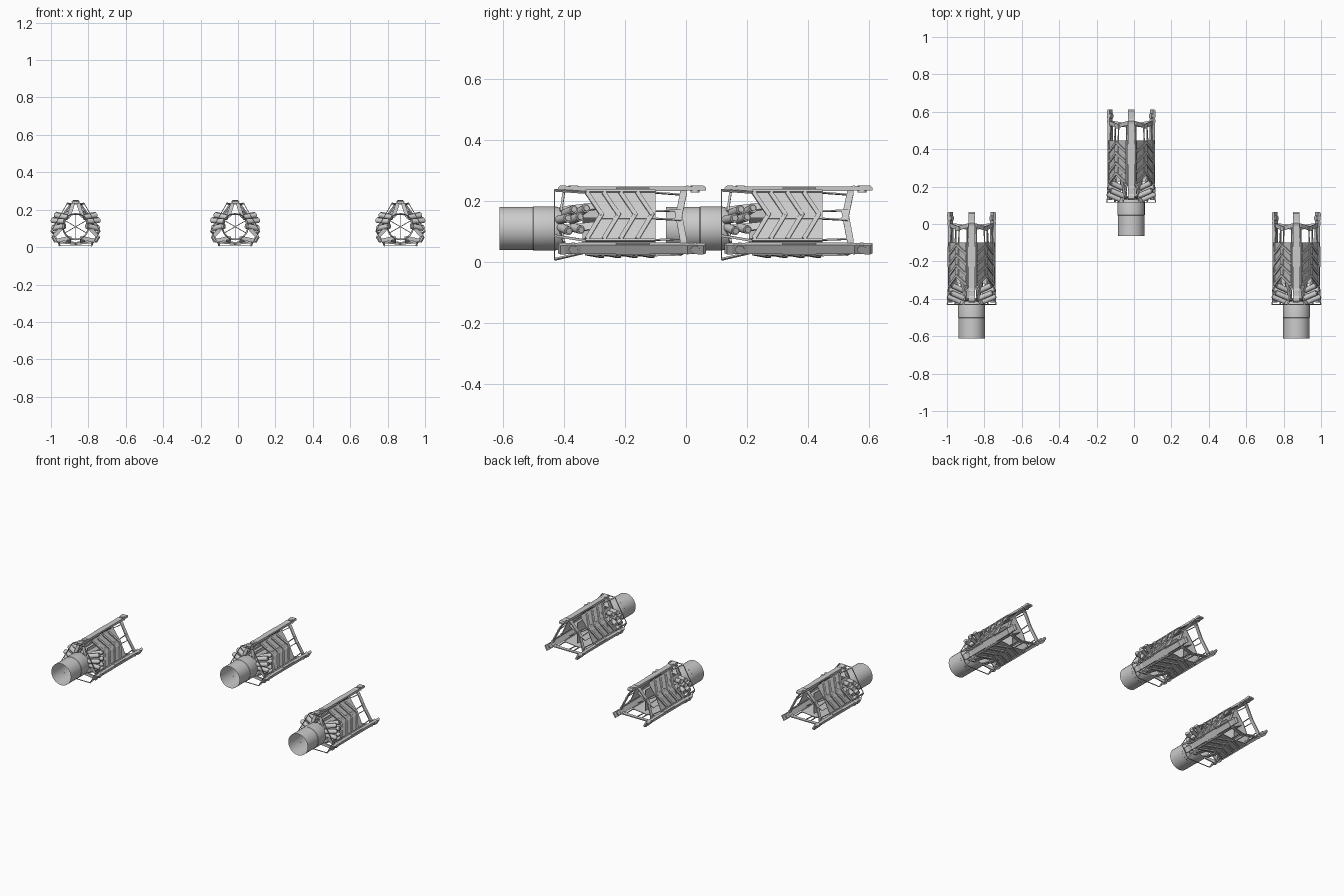
import bpy, bmesh, math
from mathutils import Vector, Matrix

if "Cube" in bpy.data.objects:
    bpy.data.objects.remove(bpy.data.objects["Cube"])

CENTRES = [(-0.868, 0.0), (-0.015, 0.547), (0.868, 0.0)]
AXIS_Z = 0.109
ROTS = [Matrix.Rotation(math.radians(a), 4, 'Y') for a in (0, 120, 240)]
parts = []


def finish(bm, name, smooth=False):
    bmesh.ops.recalc_face_normals(bm, faces=bm.faces)
    me = bpy.data.meshes.new(name)
    bm.to_mesh(me)
    bm.free()
    if smooth:
        for p in me.polygons:
            p.use_smooth = True
        me.set_sharp_from_angle(angle=math.radians(35))
    parts.append((name, me))


def slab(bm, pts, offset):
    """Polygon thickened along an offset vector."""
    a = [bm.verts.new(p) for p in pts]
    b = [bm.verts.new(Vector(p) + offset) for p in pts]
    bm.faces.new(a)
    bm.faces.new(b[::-1])
    for i in range(len(a)):
        j = (i + 1) % len(a)
        bm.faces.new((a[i], a[j], b[j], b[i]))


def beam(bm, p, q, w, t, normal):
    """Rectangular bar from p to q."""
    p, q, n = Vector(p), Vector(q), Vector(normal).normalized()
    s = (q - p).cross(n).normalized() * w / 2
    slab(bm, [p - s - n * t / 2, q - s - n * t / 2, q + s - n * t / 2, p + s - n * t / 2], n * t)


def rod(bm, p, q, r, sides=12):
    p, q = Vector(p), Vector(q)
    d = q - p
    m = Matrix.Translation((p + q) / 2) @ d.to_track_quat('Z', 'Y').to_matrix().to_4x4()
    bmesh.ops.create_cone(bm, cap_ends=True, segments=sides, radius1=r, radius2=r,
                          depth=d.length, matrix=m)


def threefold(bm):
    """Repeat the contents around the barrel axis."""
    geom = list(bm.verts) + list(bm.edges) + list(bm.faces)
    for rot in ROTS[1:]:
        d = bmesh.ops.duplicate(bm, geom=geom)
        bmesh.ops.transform(bm, matrix=rot,
                            verts=[v for v in d['geom'] if isinstance(v, bmesh.types.BMVert)])


# Open thin barrel with a shallow step
bm = bmesh.new()
prof = [(-0.612, .071), (-0.502, .071), (-0.5, .0725), (-0.43, .0725), (-0.40, .064)]
rings = [[bm.verts.new((r * math.cos(k * math.tau / 32), y, r * math.sin(k * math.tau / 32)))
          for k in range(32)] for y, r in prof]
for a, b in zip(rings, rings[1:]):
    for k in range(32):
        bm.faces.new((a[k], a[(k + 1) % 32], b[(k + 1) % 32], b[k]))
finish(bm, "barrel_tube", True)

# Thin six-sided collar frame
bm = bmesh.new()
beam(bm, (-.045, -.431, .125), (.045, -.431, .125), .004, .004, (0, 1, 0))
beam(bm, (.045, -.431, .125), (.1305, -.431, -.0235), .004, .004, (0, 1, 0))
threefold(bm)
finish(bm, "collar_frame")

# Three long rails with raised ends
bm = bmesh.new()
half = [(-.42, .127), (-.42, .134), (-.412, .141), (-.396, .141), (-.386, .137), (-.37, .137),
        (-.36, .141), (-.345, .137)]
rear = [(-.355 - y, r) for y, r in reversed(half)]
under = [(.065, .125), (.02, .125), (-.02, .122), (-.33, .122), (-.38, .125)]
slab(bm, [(-.017, y, r) for y, r in half + rear[:-1] + under], Vector((.034, 0, 0)))
threefold(bm)
finish(bm, "rails")

# Rail side inserts
bm = bmesh.new()
for s in (-1, 1):
    beam(bm, (s * .018, -.23, .132), (s * .018, -.12, .132), .006, .008, (1, 0, 0))
threefold(bm)
finish(bm, "rail_inserts")

# Round bosses at the rail ends
bm = bmesh.new()
for y in (-.37, .03):
    rod(bm, (0, y, .118), (0, y, .1415), .015, 16)
threefold(bm)
finish(bm, "rail_bosses", True)

# Swept shroud panels flanking every rail
bm = bmesh.new()
for s in (-1, 1):
    slab(bm, [(s * .022, -.33, .118), (s * .022, -.10, .118), (s * .085, -.10, .030),
              (s * .085, -.275, .030)], Vector((s * .003, 0, .002)))
threefold(bm)
finish(bm, "shroud_panels")

# Chevron ribs on the panels
bm = bmesh.new()
for s in (-1, 1):
    n = (s * .82, 0, .57)
    for y in (-.325, -.27, -.215, -.16):
        beam(bm, (s * .029, y, .118), (s * .082, y + .05, .044), .014, .008, n)
    beam(bm, (s * .026, -.33, .122), (s * .026, -.10, .122), .008, .008, n)
threefold(bm)
finish(bm, "chevron_ribs")

# Inner crossed plates
bm = bmesh.new()
beam(bm, (-.068, -.22, 0), (.068, -.22, 0), .24, .004, (0, 0, 1))
threefold(bm)
bmesh.ops.rotate(bm, cent=(0, 0, 0), matrix=Matrix.Rotation(math.radians(30), 3, 'Y'), verts=bm.verts)
finish(bm, "inner_plates")

# Rear struts and thin tie rods
bm = bmesh.new()
for s in (-1, 1):
    n = (s * .82, 0, .57)
    beam(bm, (s * .020, -.008, .116), (s * .085, -.027, .026), .022, .006, n)
    beam(bm, (s * .024, -.10, .117), (s * .024, -.005, .110), .005, .005, n)
    beam(bm, (s * .084, -.10, .032), (s * .084, -.025, .028), .005, .005, n)
    beam(bm, (s * .012, -.008, .122), (s * .022, -.008, .114), .022, .01, n)
threefold(bm)
finish(bm, "rear_struts")

# Front brackets linking barrel, collar and rails
bm = bmesh.new()
for s in (-1, 1):
    beam(bm, (s * .045, -.431, .125), (s * .022, -.33, .118), .008, .006, (s * .5, 0, 1))
    beam(bm, (s * .030, -.415, .058), (s * .055, -.28, .075), .026, .008, (s * .82, 0, .57))
    beam(bm, (s * .014, -.40, .125), (s * .036, -.41, .055), .02, .008, (0, 1, 0))
threefold(bm)
finish(bm, "front_brackets")

# Angled pairs of short cylinders on both sides
bm = bmesh.new()
for s in (-1, 1):
    for x, y, z, dz in ((.108, -.368, .062, .012), (.125, -.388, .034, .006), (.122, -.385, -.008, -.012)):
        for k in (0, 1):
            yy = y + k * .040
            end = Vector((s * (x - .004 * k), yy, z + .004 * k))
            start = Vector((s * (x - .065), yy - .028, z - dz))
            rod(bm, start, end, .0145, 14)
            d = (end - start).normalized()
            rod(bm, end, end + d * .005, .010, 14)
finish(bm, "side_cylinders", True)

# Place three linked copies
for i, (cx, cy) in enumerate(CENTRES):
    for name, me in parts:
        ob = bpy.data.objects.new(f"{name}_{i + 1}", me)
        ob.location = (cx, cy, AXIS_Z)
        bpy.context.collection.objects.link(ob)
